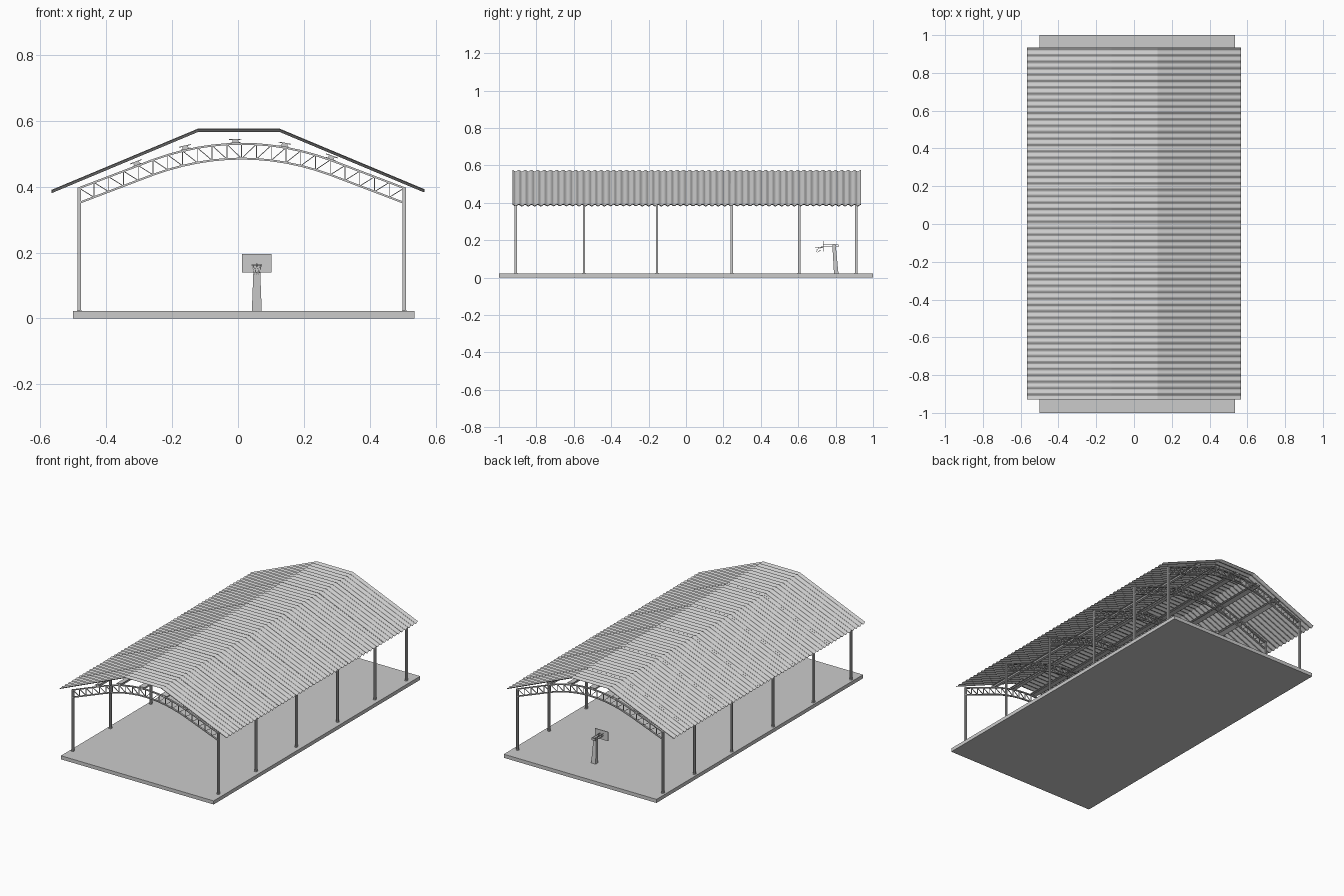
import bpy, bmesh, math
from mathutils import Vector, Matrix

if "Cube" in bpy.data.objects:
    bpy.data.objects.remove(bpy.data.objects["Cube"])


def finish(name, bm, smooth=False):
    bmesh.ops.recalc_face_normals(bm, faces=bm.faces)
    me = bpy.data.meshes.new(name)
    bm.to_mesh(me)
    bm.free()
    ob = bpy.data.objects.new(name, me)
    bpy.context.collection.objects.link(ob)
    if smooth:
        bpy.ops.object.select_all(action='DESELECT')
        bpy.context.view_layer.objects.active = ob
        ob.select_set(True)
        bpy.ops.object.shade_smooth_by_angle(angle=math.radians(40))
    return ob


def box(bm, x0, x1, y0, y1, z0, z1, tilt=0.0):
    c = Vector(((x0 + x1) / 2, (y0 + y1) / 2, (z0 + z1) / 2))
    m = (Matrix.Translation(c) @ Matrix.Rotation(tilt, 4, 'Y')
         @ Matrix.Diagonal((x1 - x0, y1 - y0, z1 - z0, 1)))
    bmesh.ops.create_cube(bm, size=1, matrix=m)


def bar(bm, p, q, w, d):
    """Box bar from p to q: d across the local side, w across the other."""
    p, q = Vector(p), Vector(q)
    v = q - p
    z = v.normalized()
    side = Vector((0, 1, 0)) if abs(z.y) < 0.9 else Vector((1, 0, 0))
    x = side.cross(z).normalized()
    y = z.cross(x)
    rot = Matrix((x, y, z)).transposed().to_4x4()
    bmesh.ops.create_cube(bm, size=1, matrix=Matrix.Translation((p + q) / 2)
                          @ rot @ Matrix.Diagonal((w, d, v.length, 1)))


MID = 0.011
XL, XR = -0.482, 0.504
FRAMES = [-0.91, -0.545, -0.155, 0.245, 0.605, 0.91]


def arch(x):
    u = abs(x - MID)
    return 0.53 - 0.68 * u * u if u < 0.28 else 0.4767 - 0.381 * (u - 0.28)


# floor slab
bm = bmesh.new()
box(bm, -0.5, 0.535, -1, 1, 0, 0.022)
finish("floor_slab", bm)

# I-section columns
bm = bmesh.new()
for y in FRAMES:
    for x in (XL, XR):
        for s in (-1, 1):
            box(bm, x + s * 0.0045 - 0.001, x + s * 0.0045 + 0.001,
                y - 0.006, y + 0.006, 0.022, 0.398)
        box(bm, x - 0.0045, x + 0.0045, y - 0.0015, y + 0.0015, 0.022, 0.398)
        box(bm, x - 0.007, x + 0.007, y - 0.008, y + 0.008, 0.022, 0.025)
finish("columns", bm)

# arched lattice trusses
BAYS, DEPTH = 22, 0.045
for i, y in enumerate(FRAMES):
    bm = bmesh.new()
    xs = [XL + (XR - XL) * k / BAYS for k in range(BAYS + 1)]
    for k in range(BAYS):
        a, b = xs[k], xs[k + 1]
        ta, tb = (a, y, arch(a)), (b, y, arch(b))
        la, lb = (a, y, arch(a) - DEPTH), (b, y, arch(b) - DEPTH)
        bar(bm, ta, tb, 0.006, 0.010)
        bar(bm, la, lb, 0.006, 0.010)
        bar(bm, la, ta, 0.0025, 0.005)
        if k < BAYS // 2:
            bar(bm, ta, lb, 0.0025, 0.005)
        else:
            bar(bm, la, tb, 0.0025, 0.005)
    bar(bm, (XR, y, arch(XR) - DEPTH), (XR, y, arch(XR)), 0.004, 0.006)
    finish(f"roof_truss_{i + 1}", bm)

# purlins resting on the trusses
bm = bmesh.new()
for x in (-0.305, -0.158, -0.008, 0.14, 0.28):
    tilt = -math.atan((arch(x + 0.01) - arch(x - 0.01)) / 0.02)
    n = Vector((math.sin(tilt), 0, math.cos(tilt)))
    base = Vector((x, 0, arch(x)))
    for w, lo, hi in ((0.03, 0.002, 0.0045), (0.018, 0.0045, 0.012),
                      (0.038, 0.012, 0.0145)):
        c = base + n * (lo + hi) / 2
        box(bm, c.x - w / 2, c.x + w / 2, -0.92, 0.92,
            c.z - (hi - lo) / 2, c.z + (hi - lo) / 2, tilt)
finish("purlins", bm)

# corrugated roof, made of overlapping sheets
PROFILE = [(-0.565, 0.385), (-0.12, 0.571), (0.125, 0.571), (0.565, 0.387)]
PANELS, WAVES, STEPS = 11, 5, 8
Y0, Y1 = -0.928, 0.935
width = (Y1 - Y0) / PANELS
for p in range(PANELS):
    bm = bmesh.new()
    rows = []
    for k in range(WAVES * STEPS + 1 + (2 if p < PANELS - 1 else 0)):
        y = Y0 + width * (p + k / (WAVES * STEPS))
        dz = 0.0042 * math.cos(2 * math.pi * k / STEPS) + 0.0008 * (p % 2)
        rows.append([bm.verts.new((x, y, z + dz)) for x, z in PROFILE])
    for r, s in zip(rows, rows[1:]):
        for j in range(3):
            bm.faces.new((r[j], r[j + 1], s[j + 1], s[j]))
    ob = finish(f"roof_sheet_{p + 1}", bm)
    mod = ob.modifiers.new("thickness", 'SOLIDIFY')
    mod.thickness = 0.001
    mod.offset = 0

# hoop post: tapered and leaning
HX = 0.057
bm = bmesh.new()
lo = [bm.verts.new((HX + sx * 0.015, 0.803 + sy * 0.012, 0.022))
      for sx, sy in ((-1, -1), (1, -1), (1, 1), (-1, 1))]
hi = [bm.verts.new((HX + sx * 0.009, 0.791 + sy * 0.009, 0.18))
      for sx, sy in ((-1, -1), (1, -1), (1, 1), (-1, 1))]
bm.faces.new(lo)
bm.faces.new(hi)
for k in range(4):
    j = (k + 1) % 4
    bm.faces.new((lo[k], lo[j], hi[j], hi[k]))
finish("hoop_post", bm)

# backboard and its support arms
bm = bmesh.new()
box(bm, 0.012, 0.102, 0.732, 0.736, 0.14, 0.196)
finish("backboard", bm)
bm = bmesh.new()
for s in (-1, 1):
    for z in (0.164, 0.176):
        bar(bm, (HX + s * 0.010, 0.734, z), (HX + s * 0.010, 0.816, z), 0.003, 0.003)
bar(bm, (HX - 0.012, 0.814, 0.17), (HX + 0.012, 0.814, 0.17), 0.014, 0.003)
bar(bm, (HX, 0.732, 0.162), (HX, 0.722, 0.162), 0.008, 0.004)
finish("backboard_arms", bm)

# rim and net
bpy.ops.mesh.primitive_torus_add(major_radius=0.015, minor_radius=0.0012,
                                 major_segments=20, minor_segments=6,
                                 location=(HX, 0.708, 0.162))
bpy.context.object.name = "hoop_rim"
bm = bmesh.new()
N = 8


def net_point(k, level):
    a = 2 * math.pi * k / N
    r, z = ((0.015, 0.162), (0.011, 0.147), (0.008, 0.134))[level]
    return (HX + r * math.cos(a), 0.708 + r * math.sin(a), z)


for k in range(N):
    for s in (-0.5, 0.5):
        bar(bm, net_point(k, 0), net_point(k + s, 1), 0.0008, 0.0008)
        bar(bm, net_point(k + s, 1), net_point(k, 2), 0.0008, 0.0008)
finish("hoop_net", bm)
